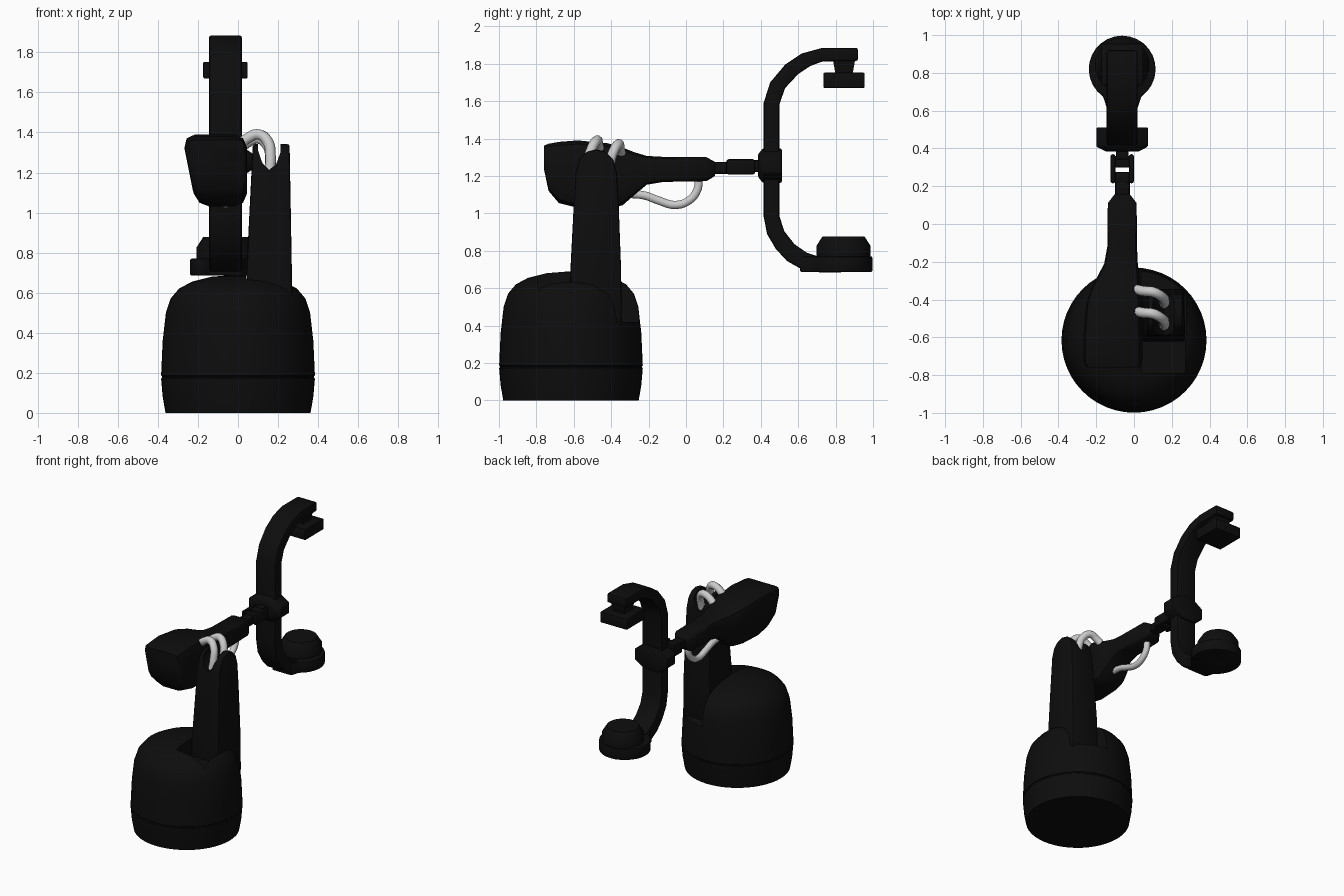
import bpy, bmesh, math
from mathutils import Vector

if "Cube" in bpy.data.objects:
    bpy.data.objects.remove(bpy.data.objects["Cube"])


def material(name, v):
    m = bpy.data.materials.new(name)
    m.diffuse_color = (v, v, v, 1)
    m.use_nodes = True
    m.node_tree.nodes["Principled BSDF"].inputs["Base Color"].default_value = m.diffuse_color
    return m


BLACK = material("black", 0.004)
GREY = material("light grey", 0.6)
CX = -0.0625  # centre line of the arm


def finish(name, bm, mat=BLACK, bevel=0.0, angle=35):
    bmesh.ops.recalc_face_normals(bm, faces=bm.faces)
    me = bpy.data.meshes.new(name)
    bm.to_mesh(me)
    bm.free()
    ob = bpy.data.objects.new(name, me)
    bpy.context.collection.objects.link(ob)
    me.materials.append(mat)
    activate(ob)
    if bevel:
        b = ob.modifiers.new("bevel", 'BEVEL')
        b.width, b.segments, b.limit_method = bevel, 2, 'ANGLE'
        bpy.ops.object.modifier_apply(modifier="bevel")
    bpy.ops.object.shade_smooth_by_angle(angle=math.radians(angle))
    return ob


def activate(ob):
    bpy.ops.object.select_all(action='DESELECT')
    ob.select_set(True)
    bpy.context.view_layer.objects.active = ob


def loft(name, rings, **kw):
    """Skin equal-length rings of points and cap both ends."""
    bm = bmesh.new()
    vs = [[bm.verts.new(p) for p in r] for r in rings]
    n = len(vs[0])
    for a, b in zip(vs, vs[1:]):
        for i in range(n):
            bm.faces.new((a[i], a[(i + 1) % n], b[(i + 1) % n], b[i]))
    bm.faces.new(vs[0])
    bm.faces.new(vs[-1])
    return finish(name, bm, **kw)


def lathe(name, profile, cx, cy, n=40, **kw):
    """Turn a (radius, z) profile about a vertical axis."""
    ang = [2 * math.pi * i / n for i in range(n)]
    return loft(name, [[(cx + r * math.cos(a), cy + r * math.sin(a), z)
                        for a in ang] for r, z in profile], **kw)


def box(name, x0, x1, y0, y1, z0, z1, **kw):
    return loft(name, [[(x0, y0, z), (x1, y0, z), (x1, y1, z), (x0, y1, z)]
                       for z in (z0, z1)], **kw)


def cut(ob, cutter):
    activate(ob)
    m = ob.modifiers.new("cut", 'BOOLEAN')
    m.operation, m.object, m.solver = 'DIFFERENCE', cutter, 'EXACT'
    bpy.ops.object.modifier_apply(modifier="cut")
    bpy.data.objects.remove(cutter)
    bpy.ops.object.shade_smooth_by_angle(angle=math.radians(35))


def tube(name, pts, r):
    cu = bpy.data.curves.new(name, 'CURVE')
    cu.dimensions, cu.bevel_depth, cu.bevel_resolution = '3D', r, 3
    cu.use_fill_caps, cu.resolution_u = True, 8
    s = cu.splines.new('BEZIER')
    s.bezier_points.add(len(pts) - 1)
    for bp, p in zip(s.bezier_points, pts):
        bp.co = p
        bp.handle_left_type = bp.handle_right_type = 'AUTO'
    cu.materials.append(GREY)
    ob = bpy.data.objects.new(name, cu)
    bpy.context.collection.objects.link(ob)
    activate(ob)
    bpy.ops.object.convert(target='MESH')
    bpy.ops.object.shade_smooth()


# Domed base with a seam and a recess for the upright
base = lathe("base", [(0.362, 0), (0.376, 0.08), (0.384, 0.172), (0.379, 0.177),
                      (0.379, 0.182), (0.384, 0.187), (0.376, 0.36), (0.36, 0.5),
                      (0.337, 0.57), (0.295, 0.62), (0.23, 0.655), (0.13, 0.68),
                      (0.03, 0.688)], 0, -0.615, n=48)
cut(base, box("front_recess", 0.04, 0.27, -0.79, -0.4, 0.56, 0.9))
cut(base, box("rear_recess", 0.04, 0.275, -0.6, -0.1, 0.42, 0.9))

# Upright: tapered side profile with a round top, leaning inner face
side = [(-0.625, 0.4), (-0.618, 0.7), (-0.6, 1.05), (-0.59, 1.22), (-0.57, 1.29),
        (-0.53, 1.33), (-0.48, 1.342), (-0.43, 1.33), (-0.39, 1.29), (-0.37, 1.22),
        (-0.36, 1.05), (-0.347, 0.7), (-0.343, 0.4)]
upright = loft("upright", [[(0.042 + max(0, z - 0.7) * 0.05, y, z) for y, z in side],
                           [(0.27 - max(0, z - 0.65) * 0.018, y, z) for y, z in side]],
               bevel=0.012)
notch = [(0.1, 1.45), (0.1, 1.31), (0.12, 1.25), (0.155, 1.213), (0.19, 1.24),
         (0.212, 1.3), (0.215, 1.45)]
cut(upright, loft("notch", [[(x, y, z) for x, z in notch] for y in (-0.8, -0.1)]))


# Forearm: chamfered sections swept front to back (y, left, right, bottom, top)
def section(y, xl, xr, zb, zt):
    c = 0.2 * min(xr - xl, zt - zb)
    k = c * 0.3
    lean = 0.2 * (zt - zb) * min(1, (xr - xl) / 0.3) ** 2
    pts = [(xl + c, zb), (xr - c, zb), (xr - k, zb + k), (xr, zb + c), (xr, zt - c),
           (xr - k, zt - k), (xr - c, zt), (xl + c, zt), (xl + k, zt - k),
           (xl, zt - c), (xl, zb + c), (xl + k, zb + k)]
    return [(x + (lean * (zt - z) / (zt - zb) if x < CX else 0), y, z) for x, z in pts]


loft("forearm", [section(*s) for s in [
    (-0.76, -0.25, 0.03, 1.24, 1.362), (-0.735, -0.275, 0.043, 1.12, 1.372),
    (-0.68, -0.28, 0.045, 1.055, 1.382), (-0.58, -0.28, 0.045, 1.03, 1.39),
    (-0.42, -0.265, 0.042, 1.03, 1.375), (-0.34, -0.235, 0.036, 1.042, 1.352),
    (-0.28, -0.2, 0.03, 1.095, 1.328), (-0.21, -0.16, 0.02, 1.153, 1.307),
    (-0.12, -0.143, 0.016, 1.168, 1.302), (0.11, -0.14, 0.014, 1.172, 1.3),
    (0.155, -0.105, -0.02, 1.2, 1.275)]], angle=40)

# Wrist: stub, fork with two cheeks, neck
box("wrist_stub", -0.1, -0.022, 0.14, 0.24, 1.21, 1.275, bevel=0.015)
for s, label in ((-1, "left"), (1, "right")):
    a, b = sorted((CX + s * 0.035, CX + s * 0.063))
    box("wrist_cheek_" + label, a, b, 0.215, 0.37, 1.207, 1.29, bevel=0.015)
box("wrist_front_web", -0.11, -0.015, 0.22, 0.275, 1.215, 1.28, bevel=0.008)
box("wrist_rear_web", -0.11, -0.015, 0.298, 0.36, 1.215, 1.28, bevel=0.008)
box("wrist_neck", -0.095, -0.03, 0.34, 0.42, 1.22, 1.285, bevel=0.01)

# Collar: flattened octagonal hub on the curved arm
octagon = [(math.cos(math.pi / 8 + i * math.pi / 4) / math.cos(math.pi / 8),
            math.sin(math.pi / 8 + i * math.pi / 4) / math.cos(math.pi / 8))
           for i in range(8)]
loft("collar", [[(CX + 0.137 * s * u, y, 1.255 + 0.092 * s * v) for u, v in octagon]
                for y, s in ((0.385, 0.65), (0.41, 1), (0.512, 1))], bevel=0.008)

# Curved arm: (outer y, outer z, inner y, inner z) along the C
path = [(0.92, 1.885, 0.92, 1.815), (0.73, 1.885, 0.73, 1.812),
        (0.62, 1.855, 0.665, 1.788), (0.53, 1.795, 0.6, 1.745),
        (0.45, 1.7, 0.53, 1.67), (0.415, 1.59, 0.5, 1.585),
        (0.415, 0.985, 0.5, 0.985), (0.433, 0.89, 0.525, 0.905),
        (0.48, 0.81, 0.58, 0.835), (0.54, 0.745, 0.645, 0.79),
        (0.62, 0.7, 0.7, 0.772), (0.71, 0.685, 0.74, 0.768), (0.84, 0.685, 0.84, 0.768)]
loft("curved_arm", [[(CX - 0.082, a, b), (CX + 0.082, a, b),
                     (CX + 0.082, c, d), (CX - 0.082, c, d)] for a, b, c, d in path],
     bevel=0.012)

# Lower receiver: teardrop pan and chamfered drum
arc = [math.radians(-145 + 290 * i / 22 + 90) for i in range(23)]
drop = [(CX + 0.177 * math.cos(a), 0.82 + 0.177 * math.sin(a)) for a in arc]
drop = [(CX - 0.08, 0.61), (CX + 0.08, 0.61)] + drop
loft("receiver_pan", [[(x, y, z) for x, y in drop] for z in (0.686, 0.77)], bevel=0.008)
lathe("receiver_drum", [(0.145, 0.76), (0.145, 0.825), (0.112, 0.877)], CX, 0.842, n=24)

# Upper emitter: tapered neck and square head
loft("emitter_neck", [[(CX + sx * h, 0.845 + sy * h, z) for sx, sy in
                       ((-1, -1), (1, -1), (1, 1), (-1, 1))]
                      for h, z in ((0.045, 1.74), (0.06, 1.825))])
box("emitter_head", CX - 0.111, CX + 0.111, 0.735, 0.955, 1.67, 1.752, bevel=0.006)

# Cables: two over the shoulder, one under the forearm
for name, y, dz in (("front_cable", -0.47, 0), ("rear_cable", -0.355, -0.02)):
    tube(name, [(0.0, y + 0.01, 1.33 + dz), (0.05, y, 1.372 + dz),
                (0.1, y - 0.005, 1.39 + dz), (0.148, y - 0.03, 1.355 + dz),
                (0.162, y - 0.055, 1.28 + dz), (0.158, y - 0.07, 1.2)], 0.027)
tube("lower_cable", [(CX, 0.07, 1.2), (CX, 0.058, 1.12), (CX, 0.01, 1.065),
                     (CX, -0.06, 1.045), (CX, -0.15, 1.07), (CX, -0.22, 1.095),
                     (CX, -0.32, 1.105)], 0.023)
